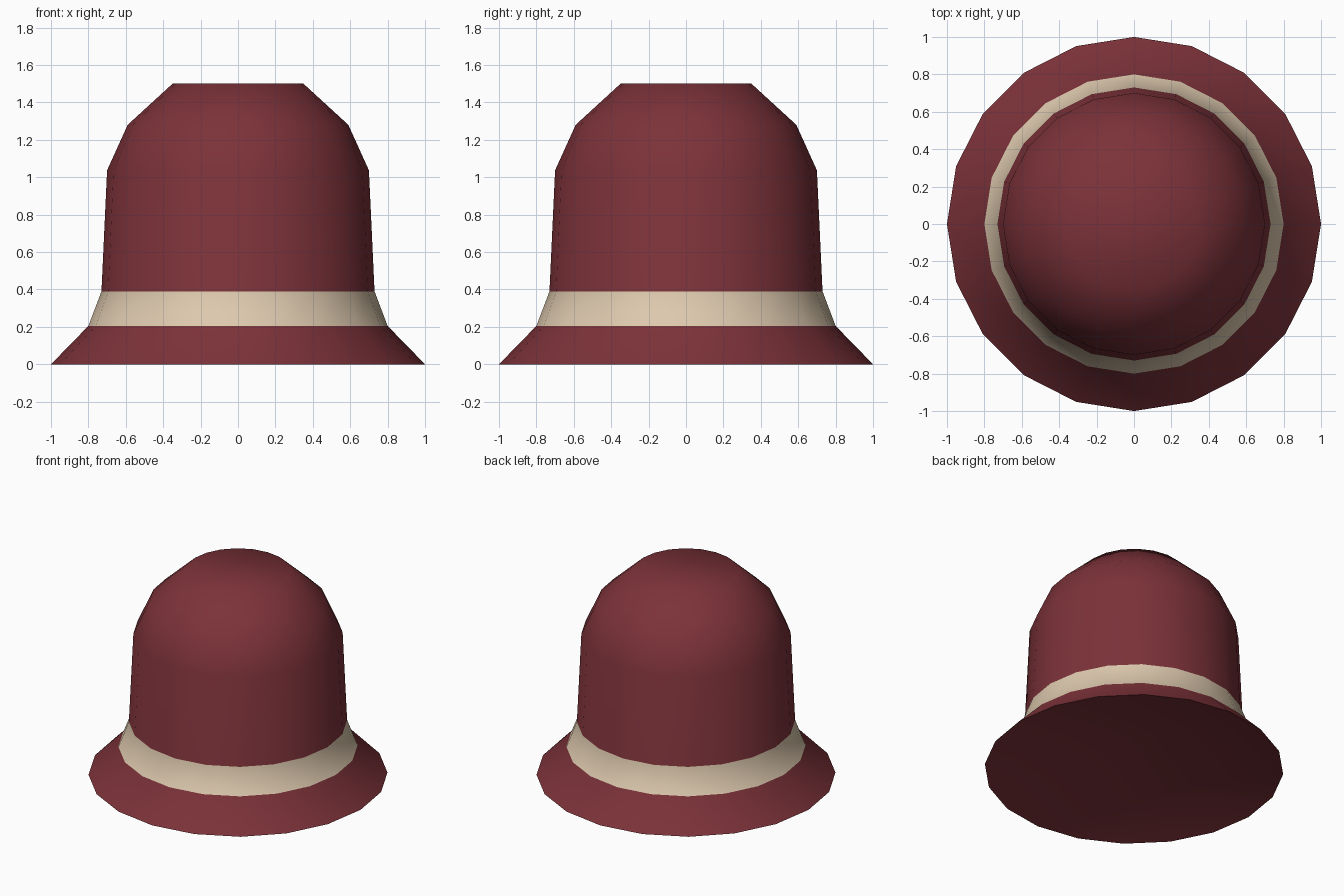
import bpy
import bmesh
from math import cos, sin, tau, radians

if "Cube" in bpy.data.objects:
    bpy.data.objects.remove(bpy.data.objects["Cube"], do_unlink=True)

SIDES = 20
# radius and height, from the brim edge up to the flat crown top
PROFILE = [(1.0, 0.0), (0.8, 0.205), (0.73, 0.39),
           (0.7, 1.037), (0.59, 1.28), (0.35, 1.5)]
BAND_ROW = 1
HOLLOW_HEIGHT = 0.26


def make_material(name, rgb):
    mat = bpy.data.materials.new(name)
    color = (*rgb, 1.0)
    mat.use_nodes = True
    mat.diffuse_color = color
    bsdf = next(n for n in mat.node_tree.nodes if n.type == "BSDF_PRINCIPLED")
    bsdf.inputs["Base Color"].default_value = color
    bsdf.inputs["Roughness"].default_value = 0.8
    return mat


def make_ring(bm, radius, height):
    return [bm.verts.new((radius * cos(tau * i / SIDES),
                          radius * sin(tau * i / SIDES), height))
            for i in range(SIDES)]


# Brim, band and crown turned as one continuous felt surface
bm = bmesh.new()
rings = [make_ring(bm, r, z) for r, z in PROFILE]
for row, (low, high) in enumerate(zip(rings, rings[1:])):
    for i in range(SIDES):
        j = (i + 1) % SIDES
        face = bm.faces.new((low[i], low[j], high[j], high[i]))
        face.material_index = int(row == BAND_ROW)

# Flat crown top
bm.faces.new(rings[-1])

# Shallow hollow underside, rising from the brim edge to its centre
centre = bm.verts.new((0, 0, HOLLOW_HEIGHT))
for i in range(SIDES):
    bm.faces.new((rings[0][(i + 1) % SIDES], rings[0][i], centre))

mesh = bpy.data.meshes.new("hat")
bm.to_mesh(mesh)
bm.free()
mesh.materials.append(make_material("dark red felt", (0.2, 0.032, 0.041)))
mesh.materials.append(make_material("beige ribbon", (0.72, 0.58, 0.42)))

hat = bpy.data.objects.new("hat", mesh)
bpy.context.collection.objects.link(hat)

# Smooth shading with a sharp brim edge
bpy.ops.object.select_all(action="DESELECT")
hat.select_set(True)
bpy.context.view_layer.objects.active = hat
bpy.ops.object.shade_smooth_by_angle(angle=radians(60))
